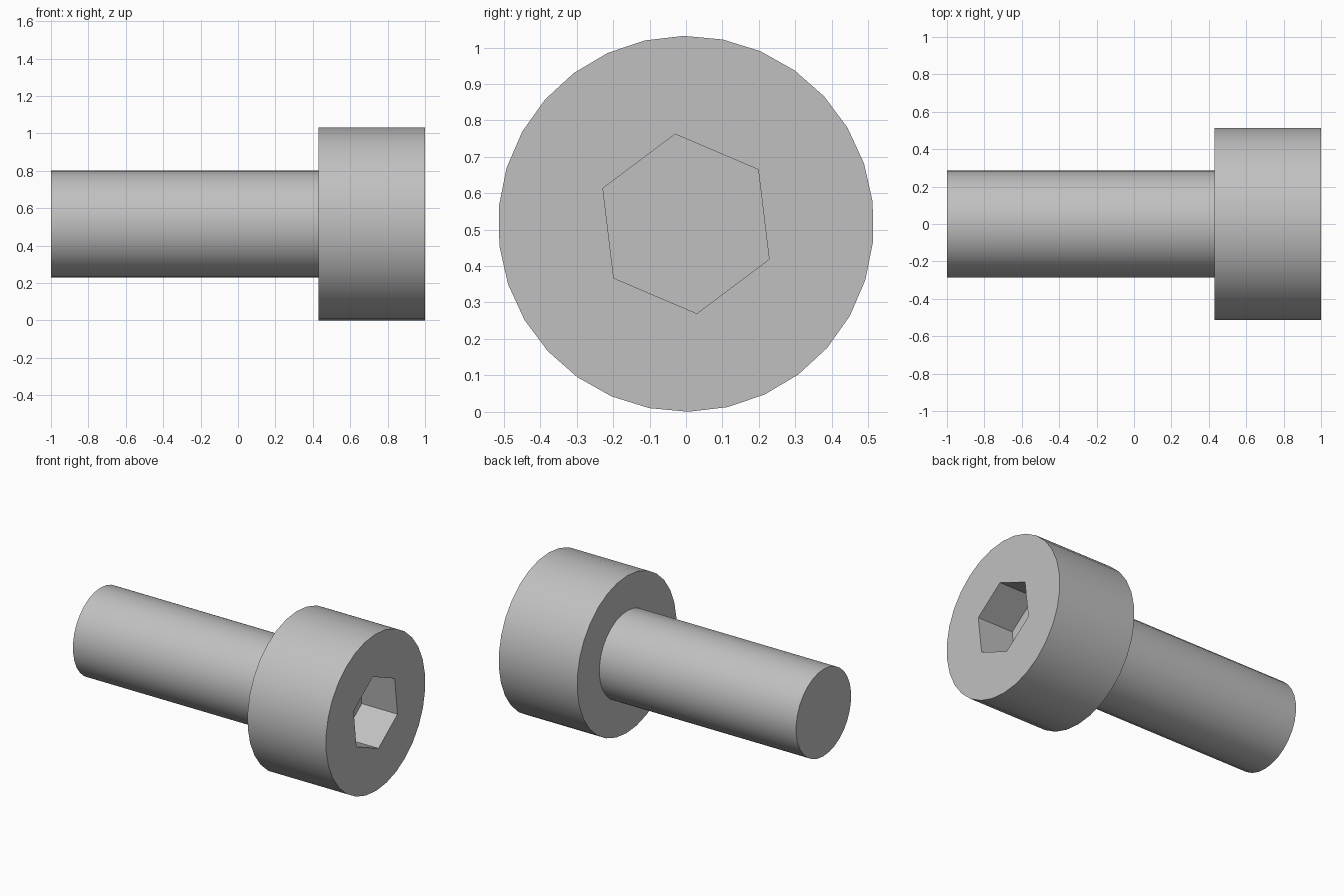
import bpy
import bmesh
from math import cos, sin, radians, tau

if "Cube" in bpy.data.objects:
    bpy.data.objects.remove(bpy.data.objects["Cube"], do_unlink=True)

AXIS_Z = 0.516
HEAD_X = 0.43
SIDES = 30

steel = bpy.data.materials.new("grey steel")
GREY = (0.53, 0.53, 0.53, 1)
steel.diffuse_color = GREY
steel.use_nodes = True
steel.node_tree.nodes["Principled BSDF"].inputs["Base Color"].default_value = GREY


def prism(name, x0, x1, radius, sides, start):
    """Closed prism along x, first corner at the given angle in degrees."""
    bm = bmesh.new()
    angles = [radians(start) + tau * i / sides for i in range(sides)]
    ring = [bm.verts.new((x0, radius * cos(a), AXIS_Z + radius * sin(a))) for a in angles]
    cap = bm.faces.new(ring)
    end = bmesh.ops.extrude_face_region(bm, geom=[cap], use_keep_orig=True)["geom"]
    moved = [v for v in end if isinstance(v, bmesh.types.BMVert)]
    bmesh.ops.translate(bm, verts=moved, vec=(x1 - x0, 0, 0))
    bmesh.ops.recalc_face_normals(bm, faces=bm.faces)
    mesh = bpy.data.meshes.new(name)
    bm.to_mesh(mesh)
    bm.free()
    mesh.materials.append(steel)
    obj = bpy.data.objects.new(name, mesh)
    bpy.context.collection.objects.link(obj)
    return obj


def activate(obj):
    bpy.ops.object.select_all(action='DESELECT')
    obj.select_set(True)
    bpy.context.view_layer.objects.active = obj


# Shank and cap, the shank seated slightly inside the cap
shank = prism("shank", -1, HEAD_X + 0.02, 0.286, SIDES, 90.7)
head = prism("head", HEAD_X, 1, 0.516, SIDES, 90.7)

# Hexagonal key socket cut into the cap
cutter = prism("socket_cutter", 0.74, 1.1, 0.248, 6, 96.9)
cutter.hide_render = True
cut = head.modifiers.new("socket", 'BOOLEAN')
cut.operation = 'DIFFERENCE'
cut.solver = 'EXACT'
cut.object = cutter
activate(head)
bpy.ops.object.modifier_apply(modifier=cut.name)
bpy.data.objects.remove(cutter, do_unlink=True)

# Smooth round sides with crisp rims
for part in (shank, head):
    activate(part)
    bpy.ops.object.shade_smooth_by_angle(angle=radians(30))
